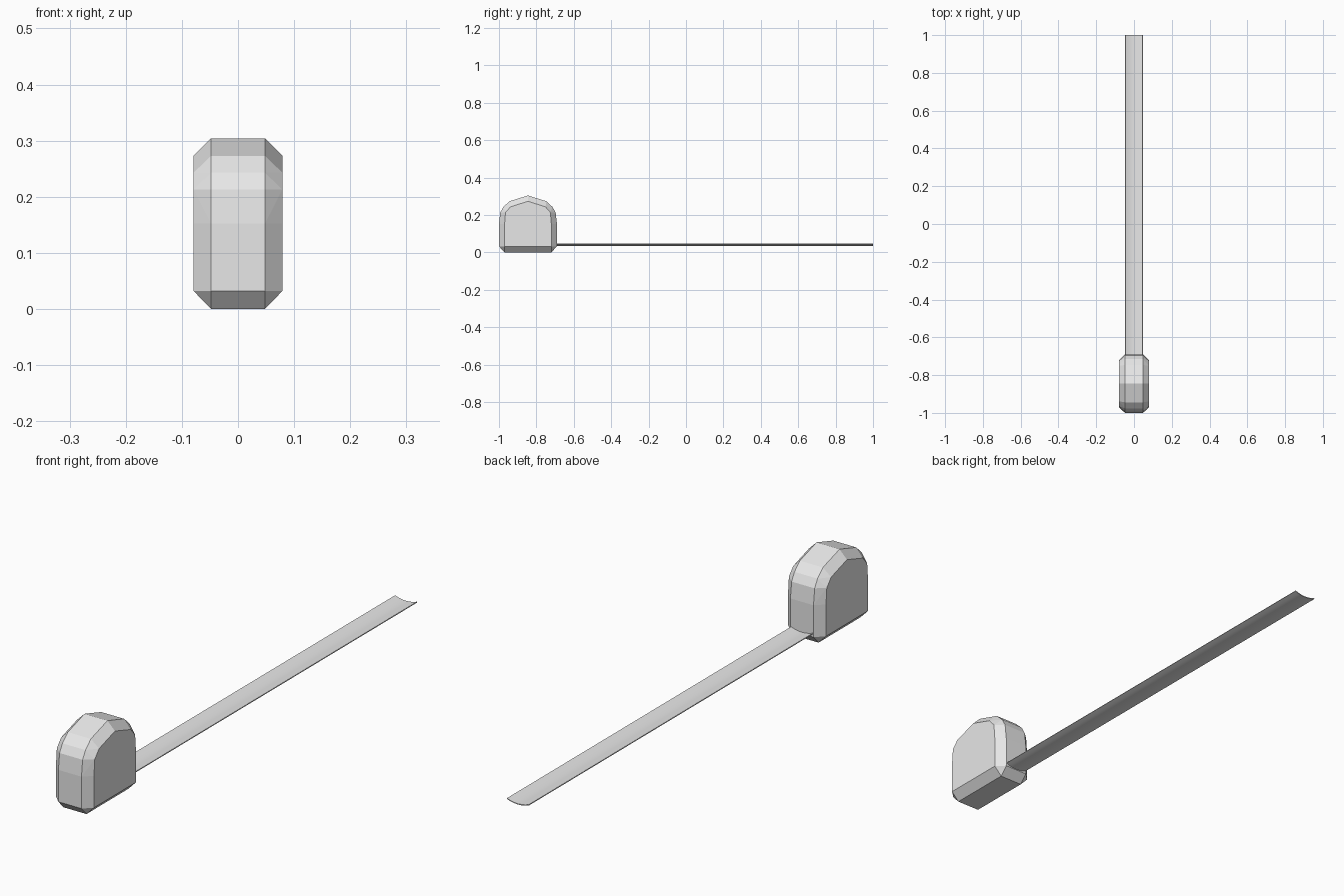
import bpy, bmesh

if "Cube" in bpy.data.objects:
    bpy.data.objects.remove(bpy.data.objects["Cube"])

grey = bpy.data.materials.new("plain grey")
grey.diffuse_color = (0.8, 0.8, 0.8, 1)
grey.use_nodes = True
grey.node_tree.nodes["Principled BSDF"].inputs["Base Color"].default_value = grey.diffuse_color


def make_object(name, bm):
    bmesh.ops.recalc_face_normals(bm, faces=bm.faces)
    mesh = bpy.data.meshes.new(name)
    bm.to_mesh(mesh)
    bm.free()
    mesh.materials.append(grey)
    obj = bpy.data.objects.new(name, mesh)
    bpy.context.collection.objects.link(obj)
    return obj


# Case: chamfered arch, the convex hull of mirrored cross-sections
MID_Y = -0.845
sections = {  # half width in x: (distance from the middle in y, height)
    0.048: [(0.125, 0), (0.155, 0.032), (0.155, 0.152), (0.148, 0.213),
            (0.131, 0.243), (0.099, 0.273), (0, 0.304)],
    0.079: [(0.125, 0.032), (0.125, 0.152), (0.12, 0.213),
            (0.094, 0.243), (0, 0.273)],
}
bm = bmesh.new()
for x, points in sections.items():
    for d, z in points:
        for sx in (-1, 1):
            for sy in ((-1, 1) if d else (1,)):
                bm.verts.new((sx * x, MID_Y + sy * d, z))
bmesh.ops.convex_hull(bm, input=bm.verts)
bmesh.ops.dissolve_limit(bm, angle_limit=0.02, verts=bm.verts, edges=bm.edges)
make_object("case", bm)

# Blade: thin strip with a shallow upward-curling cross-section
HALF, STEPS = 0.046, 6
bm = bmesh.new()
rows = []
for i in range(STEPS + 1):
    t = 2 * i / STEPS - 1
    z = 0.036 + 0.009 * t * t
    rows.append([bm.verts.new((HALF * t, y, z)) for y in (-0.70, 1.0)])
for a, b in zip(rows, rows[1:]):
    bm.faces.new((a[0], b[0], b[1], a[1]))
blade = make_object("blade", bm)
blade.data.shade_smooth()
solid = blade.modifiers.new("thickness", 'SOLIDIFY')
solid.thickness = 0.003
solid.offset = 0
bpy.context.view_layer.objects.active = blade
blade.select_set(True)
bpy.ops.object.modifier_apply(modifier=solid.name)
bpy.ops.object.shade_smooth_by_angle(angle=0.52)
